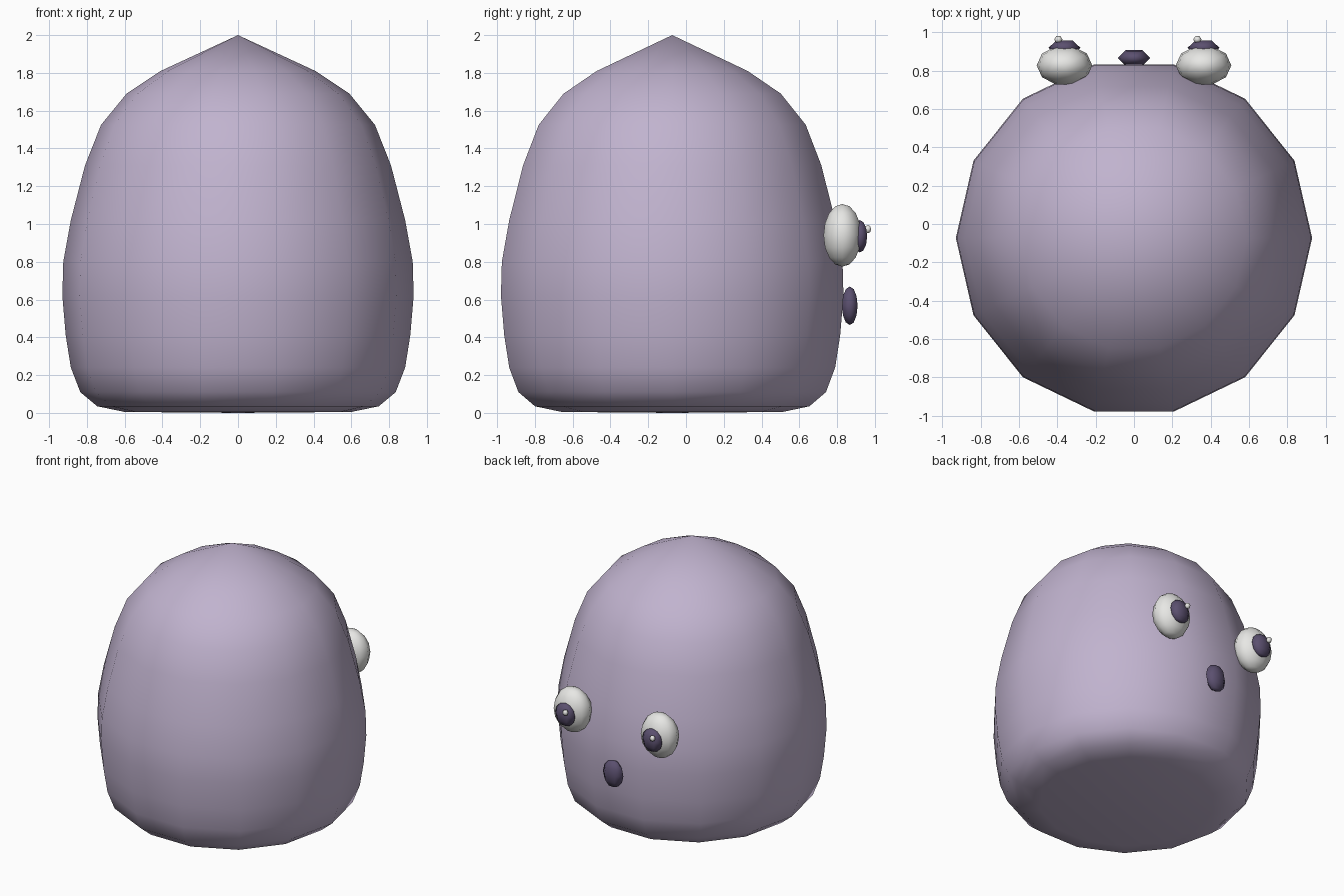
import bpy, bmesh, math
from mathutils import Matrix

if "Cube" in bpy.data.objects:
    bpy.data.objects.remove(bpy.data.objects["Cube"])


def material(name, rgb):
    m = bpy.data.materials.new(name)
    m.diffuse_color = (*rgb, 1.0)
    m.use_nodes = True
    m.node_tree.nodes["Principled BSDF"].inputs["Base Color"].default_value = m.diffuse_color
    return m


LILAC = material("pale_lilac", (0.53, 0.45, 0.62))
WHITE = material("eye_white", (0.82, 0.82, 0.80))
DARK = material("dark_purple", (0.105, 0.08, 0.16))


def finish(bm, name, mat):
    bmesh.ops.recalc_face_normals(bm, faces=bm.faces)
    for f in bm.faces:
        f.smooth = True
    mesh = bpy.data.meshes.new(name)
    bm.to_mesh(mesh)
    bm.free()
    mesh.materials.append(mat)
    ob = bpy.data.objects.new(name, mesh)
    bpy.context.collection.objects.link(ob)
    return ob


def ellipsoid(name, centre, radii, mat, segs, rings):
    bm = bmesh.new()
    bmesh.ops.create_uvsphere(
        bm, u_segments=segs, v_segments=rings, radius=1.0,
        matrix=Matrix.Translation(centre) @ Matrix.Diagonal((*radii, 1.0)))
    # keep a vertex on the x axis of each ring
    if not any(abs(abs(v.co.x - centre[0]) - radii[0]) < 1e-3 for v in bm.verts):
        bmesh.ops.transform(
            bm, verts=bm.verts,
            matrix=Matrix.Translation(centre) @ Matrix.Diagonal((*radii, 1.0))
            @ Matrix.Rotation(math.pi / segs, 4, 'Z')
            @ (Matrix.Translation(centre) @ Matrix.Diagonal((*radii, 1.0))).inverted())
    return finish(bm, name, mat)


# Body: 14-sided turned profile with flat base and pointed top
SIDES, CY = 14, -0.073
profile = [(0.60, 0.005), (0.745, 0.035), (0.835, 0.11), (0.885, 0.24),
           (0.912, 0.41), (0.93, 0.62), (0.925, 0.80), (0.885, 1.02),
           (0.81, 1.31), (0.725, 1.525), (0.59, 1.69), (0.41, 1.81)]
bm = bmesh.new()
rings = [[bm.verts.new((r * math.cos(2 * math.pi * i / SIDES),
                        CY + r * math.sin(2 * math.pi * i / SIDES), z))
          for i in range(SIDES)] for r, z in profile]
tip = bm.verts.new((0, CY, 2.0))
base = bm.verts.new((0, CY, 0.0))
for i in range(SIDES):
    j = (i + 1) % SIDES
    for a, b in zip(rings, rings[1:]):
        bm.faces.new((a[i], a[j], b[j], b[i]))
    bm.faces.new((rings[-1][i], rings[-1][j], tip))
    bm.faces.new((rings[0][j], rings[0][i], base))
finish(bm, "body", LILAC)

# Eyes: white ball, dark pupil and a small glint, on the +y side
for side, s in (("left", -1), ("right", 1)):
    x = s * 0.363
    ellipsoid(f"{side}_eye", (x, 0.828, 0.94), (0.145, 0.105, 0.166), WHITE, 10, 8)
    ellipsoid(f"{side}_pupil", (x, 0.92, 0.935), (0.083, 0.045, 0.086), DARK, 6, 6)
    ellipsoid(f"{side}_glint", (x - 0.032, 0.963, 0.973), (0.022, 0.02, 0.022), WHITE, 6, 4)

# Mouth
ellipsoid("mouth", (0, 0.867, 0.567), (0.085, 0.048, 0.102), DARK, 6, 6)
